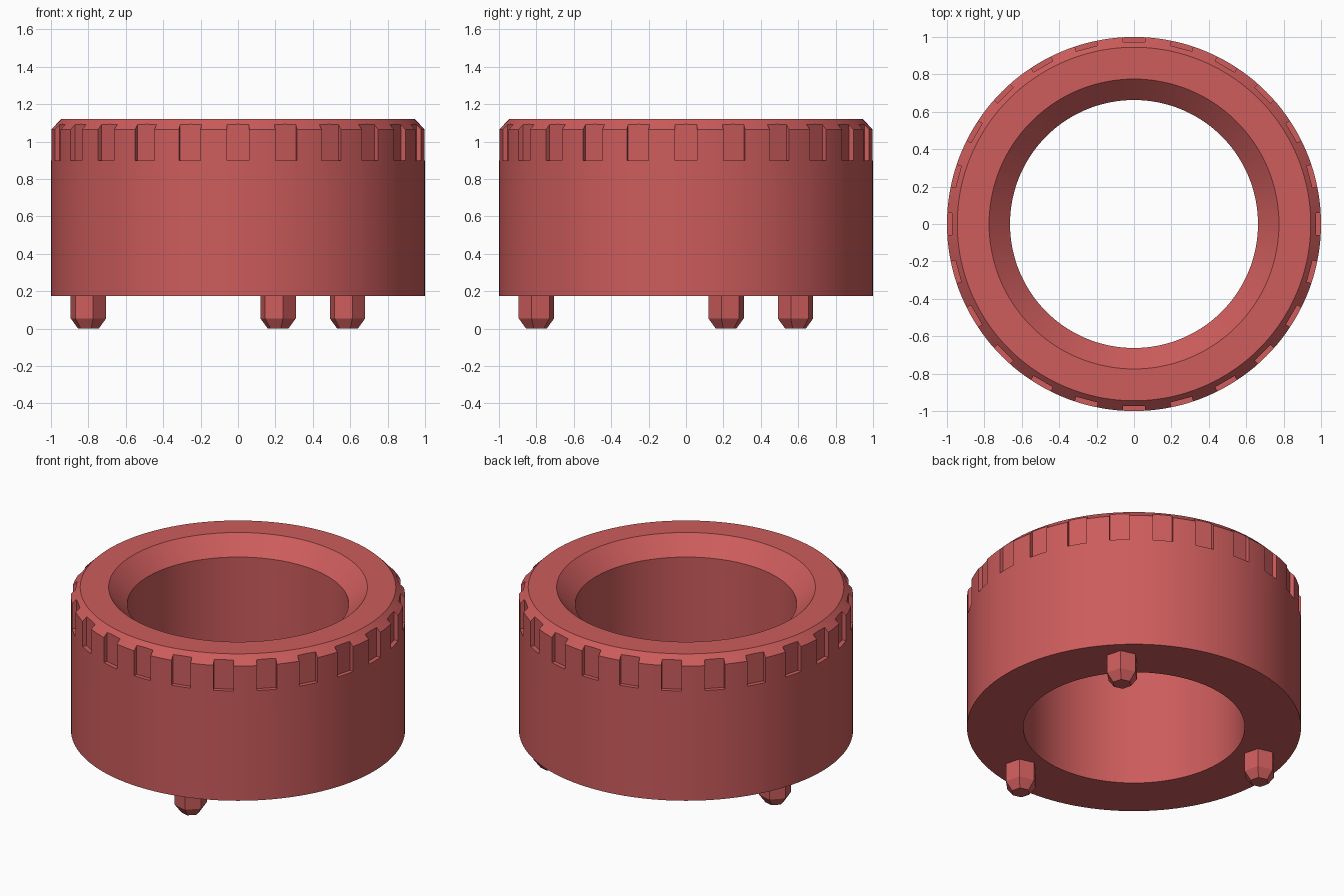
import bpy, bmesh
from math import sin, cos, pi, radians
from mathutils import Matrix

if "Cube" in bpy.data.objects:
    bpy.data.objects.remove(bpy.data.objects["Cube"])

red = bpy.data.materials.new("muted red")
red.diffuse_color = (0.61, 0.107, 0.107, 1)
red.use_nodes = True
red.node_tree.nodes["Principled BSDF"].inputs["Base Color"].default_value = red.diffuse_color


def make_object(name, bm):
    bmesh.ops.recalc_face_normals(bm, faces=bm.faces[:])
    mesh = bpy.data.meshes.new(name)
    bm.to_mesh(mesh)
    bm.free()
    mesh.materials.append(red)
    obj = bpy.data.objects.new(name, mesh)
    bpy.context.collection.objects.link(obj)
    return obj


def select_only(obj):
    bpy.ops.object.select_all(action='DESELECT')
    obj.select_set(True)
    bpy.context.view_layer.objects.active = obj


def add_loop(bm, radius, z, sides, start=0.0, centre=(0, 0)):
    return [bm.verts.new((centre[0] + radius * cos(start + 2 * pi * i / sides),
                          centre[1] + radius * sin(start + 2 * pi * i / sides), z))
            for i in range(sides)]


def bridge(bm, a, b):
    for i in range(len(a)):
        j = (i + 1) % len(a)
        bm.faces.new((a[i], a[j], b[j], b[i]))


# Ring body: closed (radius, z) profile with bevelled outer and inner rims
profile = [(1.0, 0.175), (1.0, 1.065), (0.945, 1.12),
           (0.775, 1.12), (0.663, 1.01), (0.663, 0.175)]
bm = bmesh.new()
loops = [add_loop(bm, r, z, 144) for r, z in profile]
for k in range(len(loops)):
    bridge(bm, loops[k], loops[(k + 1) % len(loops)])
ring = make_object("ring_body", bm)

# Notches: 24 flat-backed slots cut into the upper outer edge
bm = bmesh.new()
for i in range(24):
    place = (Matrix.Rotation(radians(15 * i), 4, 'Z')
             @ Matrix.Translation((1.022, 0, 1.05))
             @ Matrix.Diagonal((0.1, 0.12, 0.3, 1)))
    bmesh.ops.create_cube(bm, size=1, matrix=place)
cutter = make_object("notch_cutter", bm)
cutter.hide_render = True
cut = ring.modifiers.new("notches", 'BOOLEAN')
cut.operation = 'DIFFERENCE'
cut.solver = 'EXACT'
cut.object = cutter
select_only(ring)
bpy.ops.object.modifier_apply(modifier=cut.name)
bpy.data.objects.remove(cutter)
bpy.ops.object.shade_smooth_by_angle(angle=radians(30))

# Locating pegs: three hexagonal pins with tapered tips
for n, degrees in enumerate((45, 165, 285), 1):
    a = radians(degrees)
    centre = (0.828 * cos(a), 0.828 * sin(a))
    bm = bmesh.new()
    tip, shoulder, top = [add_loop(bm, r, z, 6, a, centre)
                          for r, z in ((0.057, 0.0), (0.098, 0.055), (0.098, 0.18))]
    bridge(bm, tip, shoulder)
    bridge(bm, shoulder, top)
    bm.faces.new(tip)
    bm.faces.new(top)
    make_object(f"hex_peg_{n}", bm)
